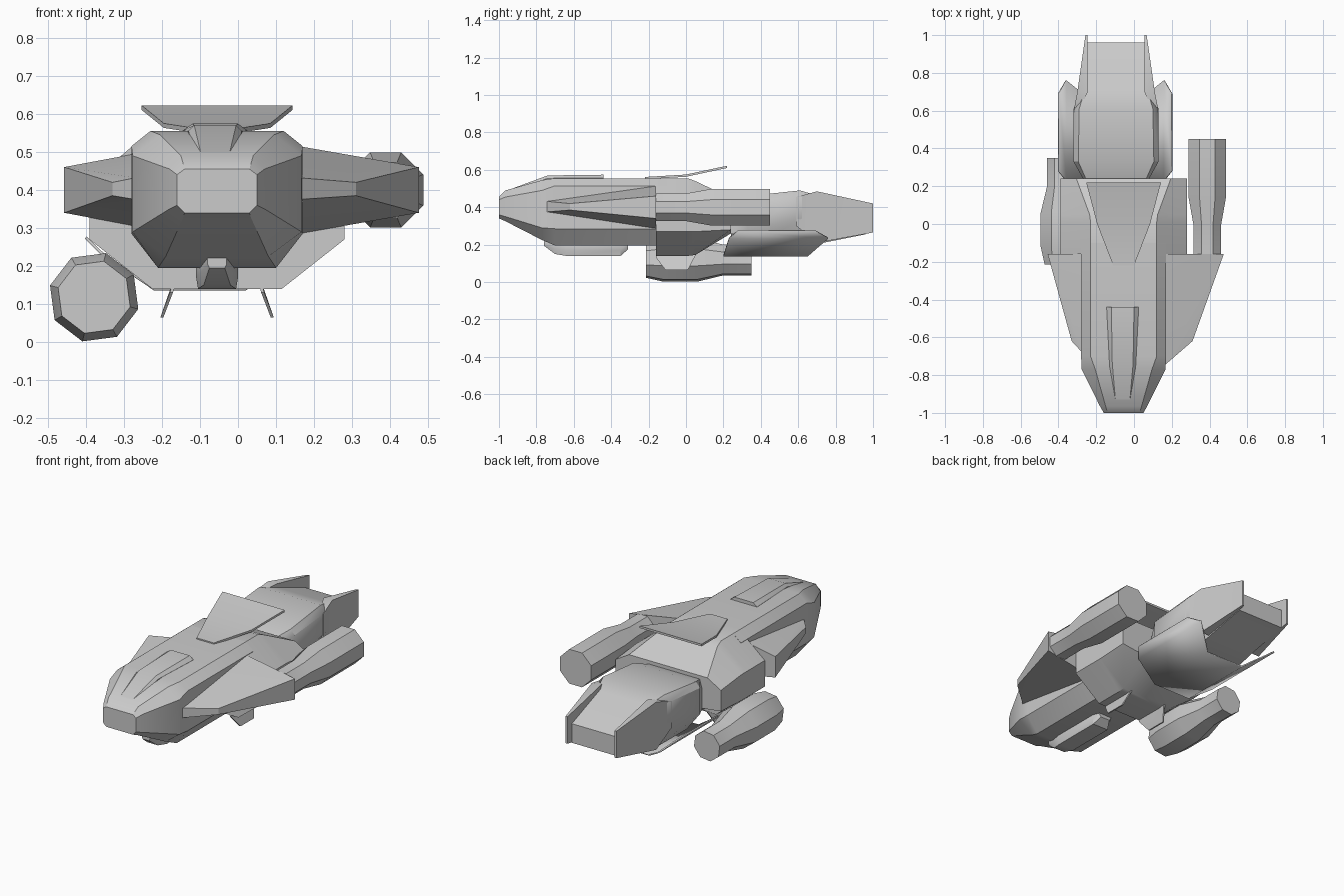
import bpy, bmesh, math

if "Cube" in bpy.data.objects:
    bpy.data.objects.remove(bpy.data.objects["Cube"])

CX = -0.055      # centre line of the main hull
RX = -0.095      # centre line of the rear block


def finish(name, bm, angle=32):
    bmesh.ops.recalc_face_normals(bm, faces=bm.faces)
    for f in bm.faces:
        f.smooth = True
    for e in bm.edges:
        if len(e.link_faces) == 2:
            e.smooth = e.calc_face_angle(0) < math.radians(angle)
    me = bpy.data.meshes.new(name)
    bm.to_mesh(me)
    bm.free()
    ob = bpy.data.objects.new(name, me)
    bpy.context.collection.objects.link(ob)
    return ob


def loft(name, rings, angle=32):
    bm = bmesh.new()
    vs = [[bm.verts.new(p) for p in r] for r in rings]
    n = len(vs[0])
    for a, b in zip(vs, vs[1:]):
        for i in range(n):
            j = (i + 1) % n
            bm.faces.new((a[i], a[j], b[j], b[i]))
    bm.faces.new(vs[0])
    bm.faces.new(vs[-1])
    return finish(name, bm, angle)


def hull(name, pts):
    bm = bmesh.new()
    for p in pts:
        bm.verts.new(p)
    bmesh.ops.convex_hull(bm, input=bm.verts)
    bmesh.ops.dissolve_limit(bm, angle_limit=0.02, verts=bm.verts, edges=bm.edges)
    return finish(name, bm, 20)


def octo(cx, y, hw, ht, hb, z0, z1, z2, z3):
    half = [(hb, z0), (hw, z1), (hw, z2), (ht, z3)]
    return [(cx + x, y, z) for x, z in half] + [(cx - x, y, z) for x, z in reversed(half)]


def box(x0, x1, y, z0, z1):
    return [(x0, y, z0), (x1, y, z0), (x1, y, z1), (x0, y, z1)]


def pod(name, cx, cz, turn, stations):
    loft(name, [[(cx + r * math.cos(math.radians(turn + 45 * k)), y,
                  cz + r * math.sin(math.radians(turn + 45 * k))) for k in range(8)]
                for y, r in stations])


# forward hull
loft("forward_hull", [octo(CX, *s) for s in [
    (-1.00, .105, .085, .085, .34, .36, .44, .455),
    (-0.965, .125, .095, .09, .325, .35, .455, .49),
    (-0.77, .222, .15, .135, .225, .29, .49, .545),
    (-0.70, .225, .175, .155, .195, .285, .515, .555),
    (-0.10, .225, .175, .155, .195, .285, .515, .555)]])

# wide middle hull, sloping away at the back
loft("middle_hull", [octo(CX, *s) for s in [
    (-0.16, .335, .175, .17, .14, .27, .42, .555),
    (0.01, .335, .175, .17, .14, .27, .42, .555),
    (0.05, .335, .18, .17, .145, .27, .42, .54),
    (0.24, .335, .25, .17, .26, .28, .40, .45)]])

# raised canopy on the nose
loft("canopy", [octo(CX - .005, *s) for s in [
    (-0.97, .05, .035, .05, .42, .44, .47, .485),
    (-0.74, .07, .055, .07, .50, .52, .555, .57),
    (-0.44, .085, .06, .085, .50, .53, .556, .574)]])

# belly pod
loft("belly_pod", [octo(CX, *s) for s in [
    (-0.76, .025, .02, .02, .195, .205, .225, .24),
    (-0.70, .045, .03, .035, .15, .18, .21, .24),
    (-0.64, .055, .04, .05, .14, .17, .21, .24),
    (-0.35, .055, .04, .05, .14, .17, .21, .24),
    (-0.31, .04, .03, .03, .175, .19, .21, .24)]])

# stub wings
for name, root, tip, front, zr, yf in [
        ("right_wing", .16, .475, .31, (.285, .515), -.75),
        ("left_wing", -.27, -.457, -.33, (.305, .495), -.685)]:
    hull(name, [(root, -.16, zr[0]), (root, -.16, zr[1]), (tip, -.16, .34), (tip, -.16, .46),
                (front, -.62, .385), (front, -.62, .42), (root, yf, .375), (root, yf, .432)])

# dorsal plate
loft("dorsal_plate", [box(CX - h, CX + h, y, z - .012, z) for y, h, z in
                      [(-.22, .055, .562), (0, .14, .575), (.22, .198, .622)]])

# ventral fins
for side, s in (("right", 1), ("left", -1)):
    hull(side + "_ventral_fin", [(CX + s * (x + t), y, z) for t in (-.004, .004) for x, y, z in
         [(.112, -.16, .16), (.112, .06, .16), (.12, -.16, .13), (.145, -.11, .065), (.145, .01, .065)]])

# engine nacelle behind the right wing, and slung pod on the lower left
pod("right_engine", .388, .40, 22.5, [(-.16, .08), (0, .08), (.14, .107), (.45, .107)])
pod("lower_left_pod", -.378, .118, -15, [(-.215, .098), (-.12, .12), (.06, .12), (.20, .085), (.35, .085)])

# rear block
loft("rear_block", [octo(RX, *s) for s in [
    (0.24, .175, .16, .12, .19, .26, .38, .43),
    (0.33, .225, .20, .14, .17, .28, .43, .46),
    (0.61, .225, .195, .15, .18, .34, .455, .49),
    (0.71, .18, .165, .15, .205, .34, .43, .46),
    (0.96, .16, .155, .15, .255, .30, .34, .365)]])

# tail side plates
for side, s in (("right", 1), ("left", -1)):
    loft(side + "_tail_plate", [box(RX + s * a, RX + s * b, y, z0, z1) for y, a, b, z0, z1 in
         [(.59, .20, .226, .30, .455), (.70, .15, .205, .21, .485), (1.0, .15, .162, .265, .42)]])

# trough-shaped tray under the rear block
bm = bmesh.new()
half = [(.30, .275, .28, .69), (.26, .235, .23, .76), (.12, .14, .20, .65)]
rows = [(-.10 + x, z, a, b) for x, z, a, b in half] + [(-.10 - x, z, a, b) for x, z, a, b in reversed(half)]
edges = [(bm.verts.new((x, a, z)), bm.verts.new((x, b, z))) for x, z, a, b in rows]
for p, q in zip(edges, edges[1:]):
    bm.faces.new((p[0], p[1], q[1], q[0]))
tray = finish("rear_tray", bm)
mod = tray.modifiers.new("thickness", 'SOLIDIFY')
mod.thickness = .008
mod.offset = 0
